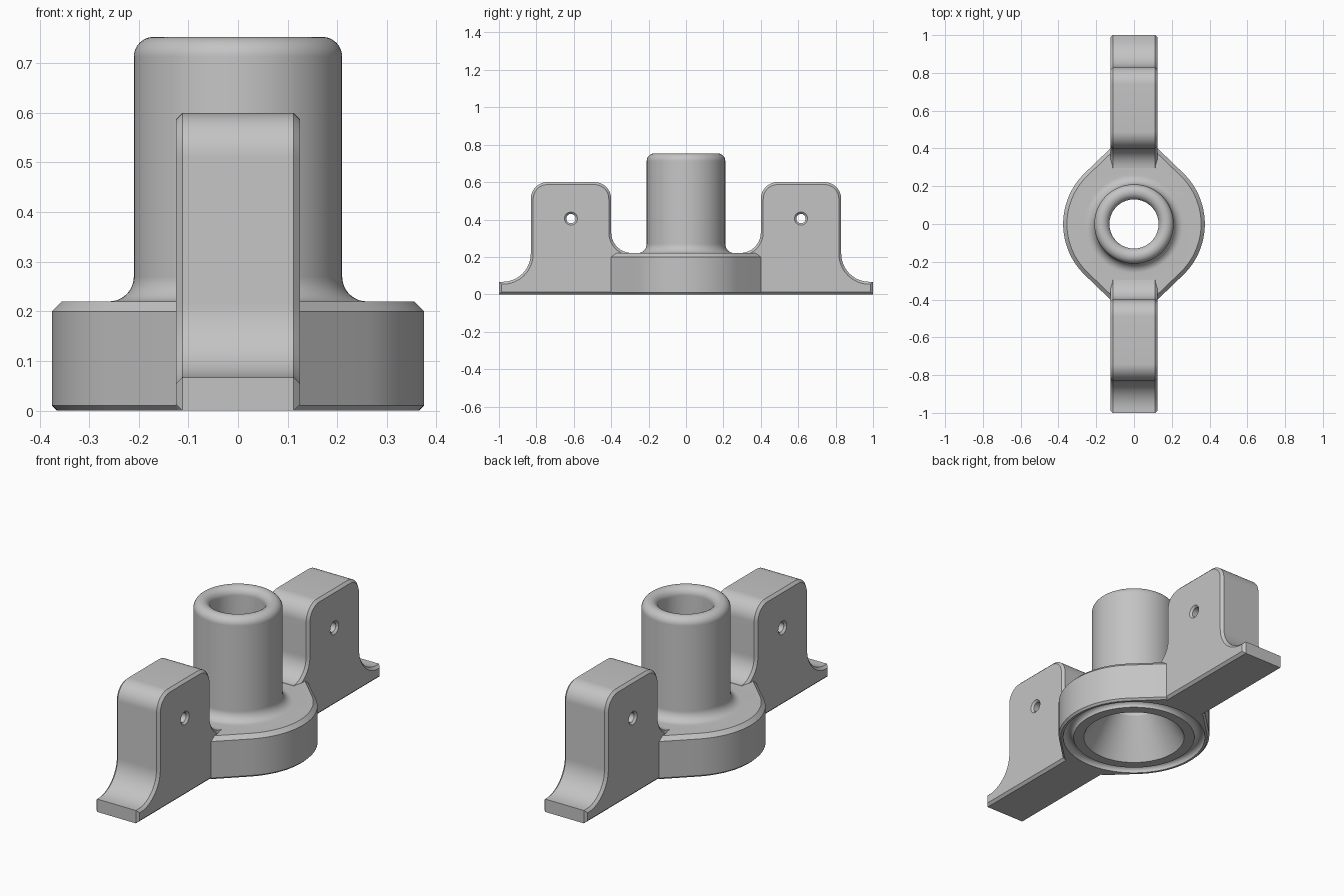
import bpy
import bmesh
from math import sin, cos, acos, atan2, hypot, radians, pi
from mathutils import Matrix

old = bpy.data.objects.get("Cube")
if old:
    bpy.data.objects.remove(old, do_unlink=True)

grey = bpy.data.materials.new("cast grey")
grey.use_nodes = True
COLOUR = (0.55, 0.55, 0.55, 1)
grey.diffuse_color = COLOUR
grey.node_tree.nodes["Principled BSDF"].inputs["Base Color"].default_value = COLOUR


def arc(cx, cy, r, start, end, n=12):
    """Points on an arc, angles in degrees."""
    steps = [radians(start + (end - start) * i / n) for i in range(n + 1)]
    return [(cx + r * cos(a), cy + r * sin(a)) for a in steps]


def finish(bm, name):
    bmesh.ops.remove_doubles(bm, verts=bm.verts, dist=1e-5)
    bmesh.ops.recalc_face_normals(bm, faces=bm.faces)
    mesh = bpy.data.meshes.new(name)
    bm.to_mesh(mesh)
    bm.free()
    mesh.materials.append(grey)
    obj = bpy.data.objects.new(name, mesh)
    bpy.context.collection.objects.link(obj)
    return obj


def revolve(name, profile, matrix=None, steps=96):
    """Spin a closed (radius, height) profile round z."""
    bm = bmesh.new()
    verts = [bm.verts.new((r, 0, z)) for r, z in profile]
    edges = [bm.edges.new((v, verts[(i + 1) % len(verts)])) for i, v in enumerate(verts)
             if profile[i][0] > 0 or profile[(i + 1) % len(verts)][0] > 0]
    bmesh.ops.spin(bm, geom=verts + edges, cent=(0, 0, 0), axis=(0, 0, 1),
                   angle=2 * pi, steps=steps, use_merge=True)
    if matrix:
        bm.transform(matrix)
    return finish(bm, name)


def slab(points, offset):
    """Extrude a closed outline of 3D points; returns bmesh."""
    bm = bmesh.new()
    face = bm.faces.new([bm.verts.new(p) for p in points])
    new = bmesh.ops.extrude_face_region(bm, geom=[face])["geom"]
    bmesh.ops.translate(bm, vec=offset, verts=[v for v in new if isinstance(v, bmesh.types.BMVert)])
    bmesh.ops.recalc_face_normals(bm, faces=bm.faces)
    return bm


def chamfer(bm, test, width):
    edges = [e for e in bm.edges if all(test(v.co) for v in e.verts)]
    bmesh.ops.bevel(bm, geom=edges, offset=width, segments=1, affect='EDGES')


def combine(target, other, operation):
    mod = target.modifiers.new(operation.lower(), 'BOOLEAN')
    mod.operation = operation
    mod.solver = 'EXACT'
    mod.object = other
    bpy.context.view_layer.objects.active = target
    bpy.ops.object.modifier_apply(modifier=mod.name)
    bpy.data.objects.remove(other, do_unlink=True)


HALF, HUB_R, HUB_TOP, TOP = 0.125, 0.375, 0.22, 0.753

# Hub: round plate with tangent flares running into the arms
corner = 0.4
tangent = atan2(corner, HALF) - acos(HUB_R / hypot(corner, HALF))
deg = tangent * 180 / pi
outline = [(HALF, -corner)] + arc(0, 0, HUB_R, -deg, deg, 32) + [(HALF, corner)]
outline += [(-x, -y) for x, y in outline]
bm = slab([(x, y, 0) for x, y in outline], (0, 0, HUB_TOP))
chamfer(bm, lambda c: c.z > HUB_TOP - 0.001, 0.02)
chamfer(bm, lambda c: c.z < 0.001, 0.01)
body = finish(bm, "mounting_bracket")

# Post with filleted foot and rounded rim
foot = arc(0.26, 0.27, 0.05, 270, 180)
rim = arc(0.17, TOP - 0.04, 0.04, 0, 90)
post = revolve("post", [(0, 0.1), (0.26, 0.1)] + foot + rim + [(0, TOP)])
combine(body, post, 'UNION')

# Arms: thin toe, tall rounded lug, curve down to the hub
profile = [(-1, 0), (-1, 0.067)]
profile += arc(-0.98, 0.217, 0.15, 270, 360)
profile += arc(-0.74, 0.51, 0.09, 180, 90)
profile += arc(-0.49, 0.51, 0.09, 90, 0)
profile += arc(-0.29, 0.331, 0.11, 180, 266)
profile += [(-0.28, 0.2), (-0.28, 0)]
for side, label in ((1, "front_arm"), (-1, "back_arm")):
    bm = slab([(-HALF, side * y, z) for y, z in profile], (2 * HALF, 0, 0))
    for s in (1, -1):
        chamfer(bm, lambda c: c.x * s > HALF - 0.001, 0.013)
    combine(body, finish(bm, label), 'UNION')

# Cross holes with countersunk mouths
hole = [(0, -0.15), (0.06, -0.15), (0.025, -0.115),
        (0.025, 0.115), (0.06, 0.15), (0, 0.15)]
for y in (-0.615, 0.615):
    place = Matrix.Translation((0, y, 0.405)) @ Matrix.Rotation(pi / 2, 4, 'Y')
    combine(body, revolve("hole_cutter", hole, place, 32), 'DIFFERENCE')

# Bore: conical mouth below, rounded lip above
lip = arc(0.17, TOP - 0.04, 0.04, 180, 90)
bore = [(0, -0.1), (0.25, -0.1), (0.25, 0), (0.13, 0.2)] + lip + [(0.17, 1), (0, 1)]
combine(body, revolve("bore_cutter", bore), 'DIFFERENCE')

# Shallow round groove in the underside
groove = arc(0.327, 0, 0.026, 0, 360, 24)[:-1]
combine(body, revolve("groove_cutter", groove), 'DIFFERENCE')

# Smooth curves, crisp chamfers
bpy.ops.object.select_all(action='DESELECT')
body.select_set(True)
bpy.context.view_layer.objects.active = body
bpy.ops.object.shade_smooth_by_angle(angle=radians(30))
